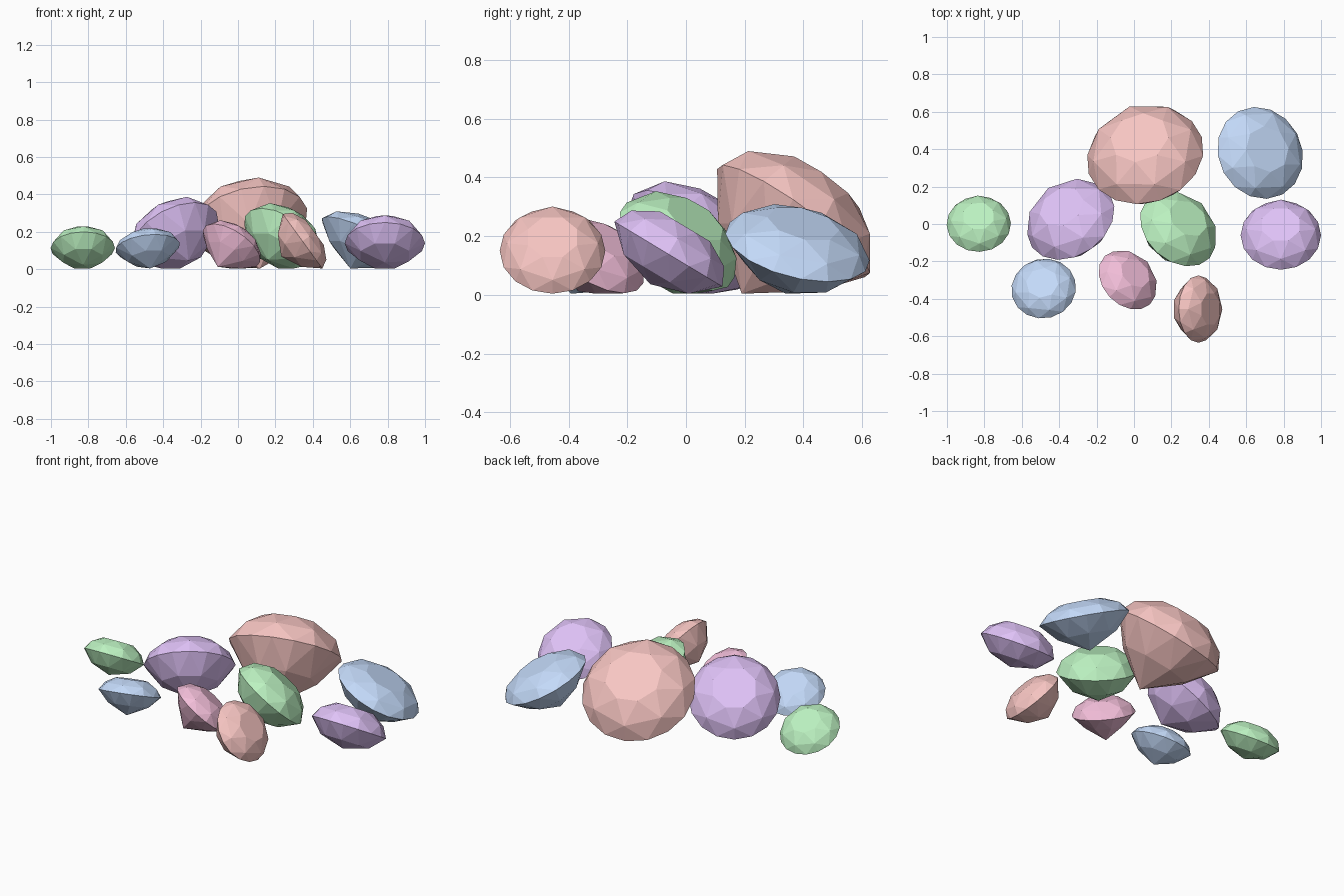
import bpy, bmesh
from math import sin, cos, pi, radians
from mathutils import Matrix

if "Cube" in bpy.data.objects:
    bpy.data.objects.remove(bpy.data.objects["Cube"])

COLOURS = {
    "red": (0.93, 0.56, 0.54, 1), "green": (0.50, 0.88, 0.53, 1),
    "blue": (0.55, 0.70, 0.95, 1), "purple": (0.74, 0.54, 0.93, 1),
    "pink": (0.90, 0.52, 0.70, 1),
}
MATS = {}
for key, col in COLOURS.items():
    MATS[key] = bpy.data.materials.new(key + "_gem")
    MATS[key].diffuse_color = col


def ring(bm, n, r, z, offset=0.0):
    return [bm.verts.new((r * cos(2 * pi * (i + offset) / n),
                          r * sin(2 * pi * (i + offset) / n), z)) for i in range(n)]


def gem(name, colour, x, y, r, depth, belly, crown, tilt, lean):
    """Brilliant-cut stone tilted towards azimuth 'lean' and dropped on the ground."""
    n = 8
    bm = bmesh.new()
    culet = bm.verts.new((0, 0, -depth))
    lower = ring(bm, n, r * 0.65, -belly, 0.5)
    girdle = ring(bm, 2 * n, r, 0)
    mid = ring(bm, n, r * 0.86, crown * 0.56)
    table = ring(bm, n, r * 0.5, crown, 0.5)
    bm.faces.new(table)
    for i in range(n):
        j = (i + 1) % n
        a, b, c = girdle[2 * i], girdle[2 * i + 1], girdle[2 * j]
        # pavilion: lower girdle facets and main facets
        bm.faces.new((a, lower[i], b))
        bm.faces.new((b, lower[i], c))
        bm.faces.new((c, lower[i], lower[j]))
        bm.faces.new((culet, lower[j], lower[i]))
        # crown: girdle facets, kites and star facets
        bm.faces.new((a, b, mid[i]))
        bm.faces.new((b, c, mid[j]))
        bm.faces.new((mid[i], b, mid[j]))
        bm.faces.new((mid[i], mid[j], table[i]))
        bm.faces.new((mid[j], table[j], table[i]))
    bmesh.ops.recalc_face_normals(bm, faces=bm.faces)
    rot = Matrix.Rotation(radians(lean), 4, 'Z') @ Matrix.Rotation(radians(tilt), 4, 'Y')
    bm.transform(rot)
    low = min(v.co.z for v in bm.verts)
    me = bpy.data.meshes.new(name)
    bm.to_mesh(me)
    bm.free()
    me.materials.append(MATS[colour])
    ob = bpy.data.objects.new(name, me)
    ob.location = (x, y, 0.004 - low)
    bpy.context.collection.objects.link(ob)


# name, colour, x, y, radius, pavilion depth, belly depth, crown height, tilt, lean azimuth
gem("large_red_gem", "red", 0.06, 0.367, 0.318, 0.31, 0.155, 0.165, 37, 108)
gem("large_purple_gem", "purple", -0.338, 0.02, 0.253, 0.19, 0.11, 0.13, 42, 125)
gem("large_blue_gem", "blue", 0.675, 0.38, 0.252, 0.18, 0.095, 0.09, 28, 28)
gem("large_green_gem", "green", 0.235, -0.03, 0.228, 0.165, 0.10, 0.12, 43, 48)
gem("flat_purple_gem", "purple", 0.785, -0.06, 0.215, 0.12, 0.08, 0.11, 31, 90)
gem("small_green_gem", "green", -0.83, 0.0, 0.172, 0.105, 0.067, 0.085, 30, 92)
gem("small_blue_gem", "blue", -0.483, -0.345, 0.174, 0.122, 0.065, 0.077, 24, 105)
gem("small_pink_gem", "pink", -0.035, -0.30, 0.177, 0.15, 0.066, 0.085, 42, 43)
gem("front_red_gem", "red", 0.345, -0.455, 0.18, 0.14, 0.085, 0.08, 54, 0)

for m in bpy.data.materials:
    if m.users and not m.is_grease_pencil:
        m.use_nodes = True
        m.node_tree.nodes["Principled BSDF"].inputs["Base Color"].default_value = m.diffuse_color
